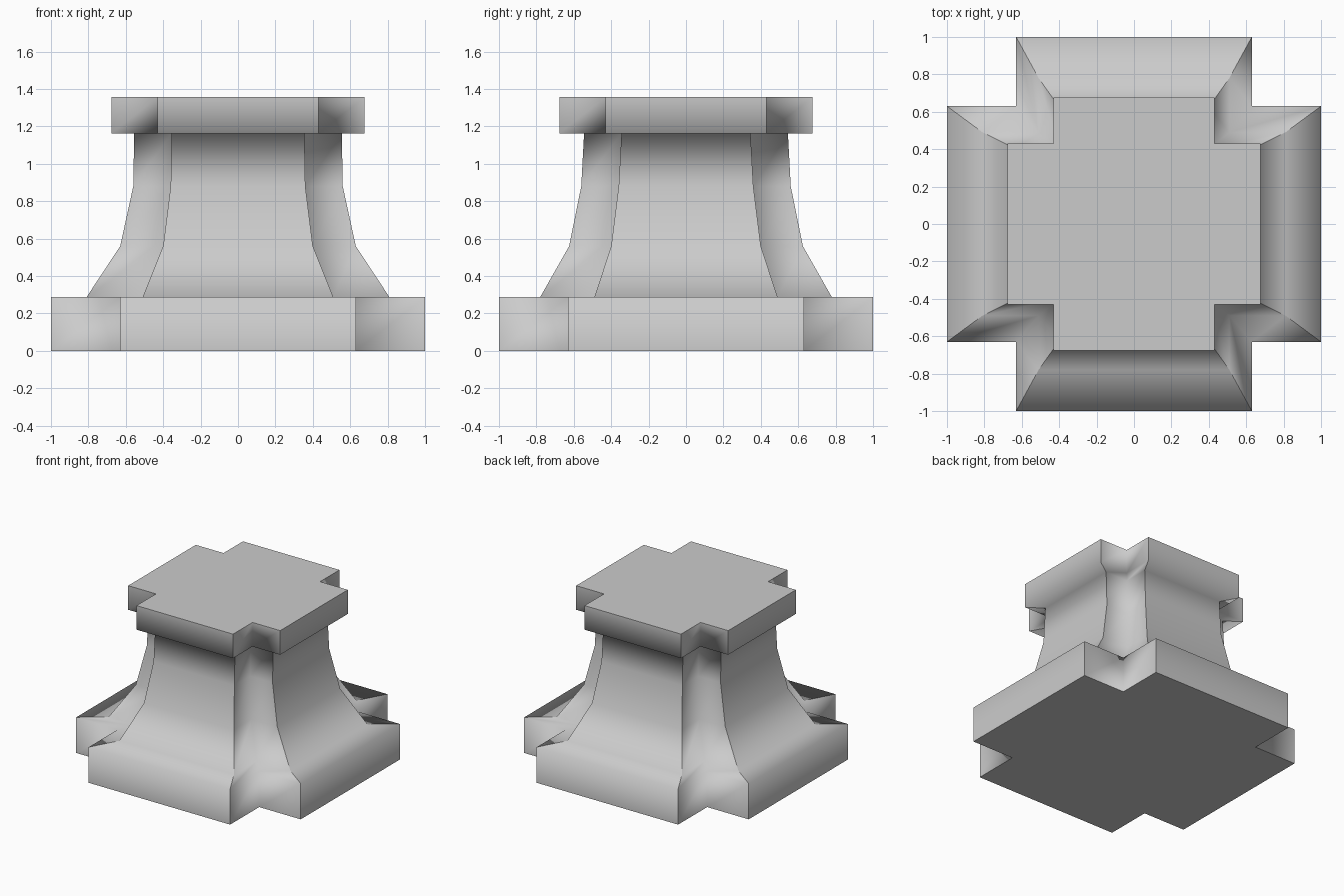
import bpy
import bmesh

cube = bpy.data.objects.get("Cube")
if cube:
    bpy.data.objects.remove(cube, do_unlink=True)

stone = bpy.data.materials.new("light_grey_stone")
stone.use_nodes = True
grey = (0.6, 0.6, 0.6, 1)
stone.diffuse_color = grey
stone.node_tree.nodes["Principled BSDF"].inputs["Base Color"].default_value = grey

# Levels: height, arm reach in x and y, arm half-width in x and y
LEVELS = [
    (0.0, 1.0, 1.0, 0.63, 0.63),
    (0.287, 1.0, 1.0, 0.63, 0.63),
    (0.287, 0.81, 0.78, 0.51, 0.49),
    (0.56, 0.63, 0.625, 0.40, 0.40),
    (0.88, 0.56, 0.56, 0.36, 0.36),
    (1.163, 0.555, 0.545, 0.355, 0.345),
    (1.163, 0.677, 0.677, 0.43, 0.43),
    (1.357, 0.677, 0.677, 0.43, 0.43),
]


def cross_ring(bm, z, rx, ry, wx, wy):
    """Cross outline, counter-clockwise; every third point is a notch corner."""
    points = []
    for sx, sy in ((1, 1), (-1, 1), (-1, -1), (1, -1)):
        corner = [(rx, wy), (wx, wy), (wx, ry)]
        if sx != sy:
            corner.reverse()
        points += [(sx * x, sy * y) for x, y in corner]
    return [bm.verts.new((x, y, z)) for x, y in points]


# Pedestal: cross-shaped plinth, flared shaft and overhanging cap in one loft
bm = bmesh.new()
rings = [cross_ring(bm, *level) for level in LEVELS]
count = len(rings[0])
for low, high in zip(rings, rings[1:]):
    for i in range(count):
        j = (i + 1) % count
        bm.faces.new((low[i], low[j], high[j], high[i]))
bottom = bm.faces.new(rings[0][::-1])
top = bm.faces.new(rings[-1])
for face in bm.faces:
    face.smooth = True

# Crisp outer corners and end caps, soft level breaks and notch corners
for low, high in zip(rings, rings[1:]):
    for i in range(count):
        if i % 3 != 1:
            bm.edges.get((low[i], high[i])).smooth = False
for face in (bottom, top):
    for edge in face.edges:
        edge.smooth = False

mesh = bpy.data.meshes.new("pedestal")
bm.to_mesh(mesh)
bm.free()
mesh.materials.append(stone)
pedestal = bpy.data.objects.new("pedestal", mesh)
bpy.context.collection.objects.link(pedestal)
